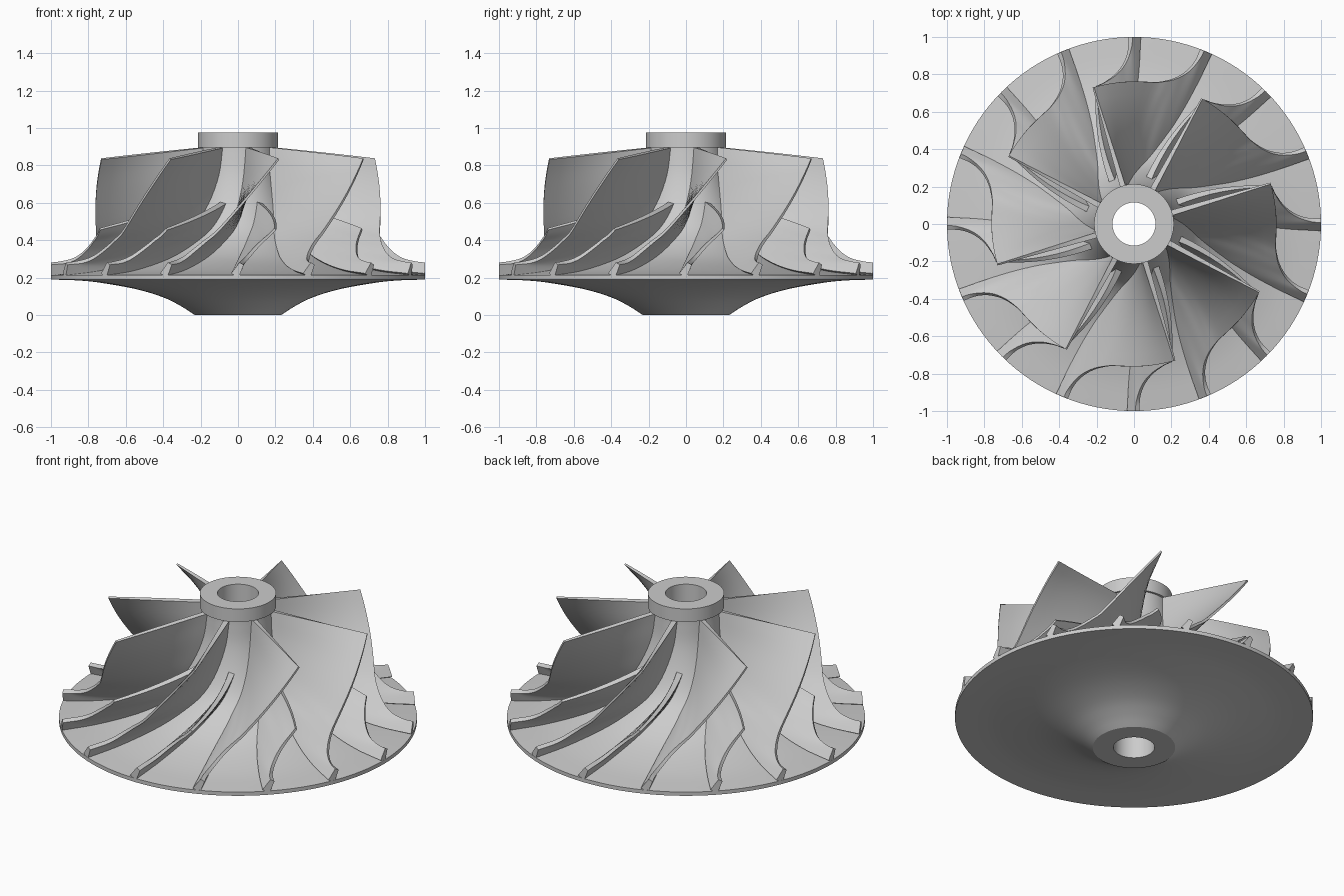
import bpy
import bmesh
from math import cos, sin, pi, radians
from mathutils import Vector

cube = bpy.data.objects.get("Cube")
if cube:
    bpy.data.objects.remove(cube)

metal = bpy.data.materials.new("light grey metal")
metal.use_nodes = True
GREY = (0.6, 0.6, 0.6, 1)
metal.diffuse_color = GREY
metal.node_tree.nodes["Principled BSDF"].inputs["Base Color"].default_value = GREY

# Blade stations from inlet to rim: radius, height, sweep in degrees
HUB = [(0.2, 0.895, 0), (0.215, 0.75, 4), (0.26, 0.6, 12), (0.32, 0.48, 21),
       (0.4, 0.4, 29), (0.52, 0.325, 35), (0.65, 0.275, 38), (0.82, 0.235, 39.5), (1, 0.213, 40)]
SHROUD = [(0.762, 0.835, 0), (0.762, 0.65, 11.5), (0.765, 0.46, 24), (0.785, 0.395, 29.5),
          (0.815, 0.35, 33), (0.855, 0.312, 35.5), (0.9, 0.29, 37), (0.95, 0.28, 37.8), (1, 0.275, 38)]
BLADES = 8
LEAD = 61.6


def smooth_at(points, t):
    """Point on a smooth curve through the stations."""
    pts = [Vector(p) for p in points]
    pts = [2 * pts[0] - pts[1]] + pts + [2 * pts[-1] - pts[-2]]
    i = min(int(t), len(points) - 2)
    u = t - i
    a, b, c, d = pts[i:i + 4]
    return 0.5 * (2 * b + (c - a) * u + (2 * a - 5 * b + 4 * c - d) * u * u
                  + (3 * b - a - 3 * c + d) * u ** 3)


def finish(bm, name):
    bmesh.ops.recalc_face_normals(bm, faces=bm.faces)
    mesh = bpy.data.meshes.new(name)
    bm.to_mesh(mesh)
    bm.free()
    obj = bpy.data.objects.new(name, mesh)
    bpy.context.collection.objects.link(obj)
    mesh.materials.append(metal)
    bpy.ops.object.select_all(action='DESELECT')
    obj.select_set(True)
    bpy.context.view_layer.objects.active = obj
    bpy.ops.object.shade_smooth_by_angle(angle=radians(30))
    return obj


def lathe(name, profile, steps=128):
    """Revolve a closed radius/height outline about the z axis."""
    bm = bmesh.new()
    rings = [[bm.verts.new((r * cos(2 * pi * k / steps), r * sin(2 * pi * k / steps), z))
              for k in range(steps)] for r, z in profile]
    for i, ring in enumerate(rings):
        nxt = rings[(i + 1) % len(rings)]
        for k in range(steps):
            j = (k + 1) % steps
            bm.faces.new((ring[k], ring[j], nxt[j], nxt[k]))
    return finish(bm, name)


def surface(t, s, lead):
    """Middle of a blade: t runs inlet to rim, s runs hub to shroud."""
    r, z, sweep = smooth_at(HUB, t).lerp(smooth_at(SHROUD, t), s)
    a = radians(lead - sweep)
    return Vector((r * cos(a), r * sin(a), z))


def blade(name, lead, start):
    end, nt, ns, e = len(HUB) - 1, 32, 8, 0.01
    bm = bmesh.new()
    sides = ([], [])
    for i in range(nt + 1):
        t = start + (end - start) * i / nt
        rows = ([], [])
        for j in range(ns + 1):
            s = -0.03 + 1.03 * j / ns
            p = surface(t, s, lead)
            t0, t1 = max(t - e, 0), min(t + e, end)
            along = surface(t1, s, lead) - surface(t0, s, lead)
            across = surface(t, s + e, lead) - surface(t, s - e, lead)
            normal = along.cross(across).normalized()
            # Thin at the inlet tip, thicker at the root and rim
            half = 0.005 + 0.010 * (1 - s) + 0.008 * t / end
            for row, sign in zip(rows, (1, -1)):
                v = p + normal * half * sign
                flat = v.xy.length
                if flat > 0.999:
                    v.xy = v.xy * (0.999 / flat)
                row.append(bm.verts.new(v))
        sides[0].append(rows[0])
        sides[1].append(rows[1])
    # Two broad faces
    for g in sides:
        for i in range(nt):
            for j in range(ns):
                bm.faces.new((g[i][j], g[i + 1][j], g[i + 1][j + 1], g[i][j + 1]))
    # Narrow border around the blade
    border = [(i, 0) for i in range(nt)] + [(nt, j) for j in range(ns)]
    border += [(i, ns) for i in range(nt, 0, -1)] + [(0, j) for j in range(ns, 0, -1)]
    f, b = sides
    for (i, j), (k, m) in zip(border, border[1:] + border[:1]):
        bm.faces.new((f[i][j], f[k][m], b[k][m], b[i][j]))
    return finish(bm, name)


# Hub and back disc in one turned body
BORE = 0.115
top_curve = [tuple(smooth_at(HUB, i / 4))[:2] for i in range(4 * (len(HUB) - 1) + 1)]
BACK = [(1, 0.19), (0.87, 0.186), (0.75, 0.175), (0.55, 0.14), (0.4, 0.095), (0.3, 0.045), (0.23, 0)]
back_curve = [tuple(smooth_at([(r, z, 0) for r, z in BACK], i / 4))[:2]
              for i in range(4 * (len(BACK) - 1) + 1)]
lathe("hub_disc", [(BORE, 0.9), (0.2, 0.9)] + top_curve + back_curve + [(BORE, 0)])

# Nose collar
lathe("nose_collar", [(BORE, 0.975), (0.213, 0.975), (0.213, 0.895), (BORE, 0.895)])

# Full blades alternate with short splitter blades
for n in range(BLADES):
    angle = LEAD + n * 360 / BLADES
    blade(f"main_blade_{n + 1}", angle, 0)
    blade(f"splitter_blade_{n + 1}", angle + 180 / BLADES, 2)
